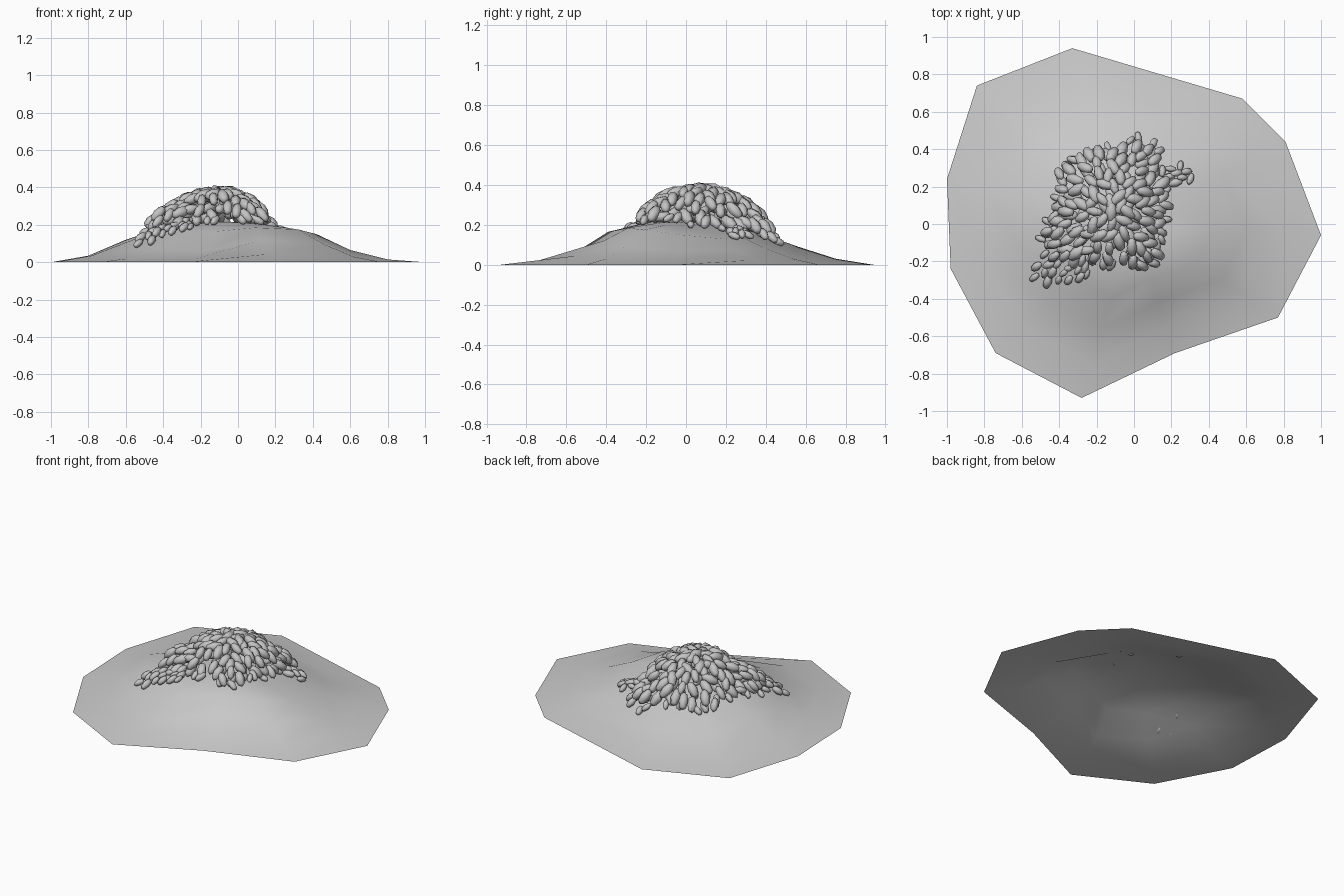
import bpy, bmesh, math, random
from mathutils import Matrix, Vector
from mathutils.bvhtree import BVHTree

cube = bpy.data.objects.get("Cube")
if cube:
    bpy.data.objects.remove(cube, do_unlink=True)
random.seed(4)


def material(name, grey):
    m = bpy.data.materials.new(name)
    m.use_nodes = True
    colour = (grey, grey, grey, 1)
    m.diffuse_color = colour
    m.node_tree.nodes["Principled BSDF"].inputs["Base Color"].default_value = colour
    return m


def make_object(name, bm, mat):
    mesh = bpy.data.meshes.new(name)
    bm.to_mesh(mesh)
    mesh.materials.append(mat)
    mesh.polygons.foreach_set("use_smooth", [True] * len(mesh.polygons))
    obj = bpy.data.objects.new(name, mesh)
    bpy.context.collection.objects.link(obj)
    return obj


# Mound: open shell, rings shrinking from an irregular rim, a height per spoke
rim = [(-.33, .94), (.58, .67), (.81, .44), (1, -.06), (.77, -.5), (.22, -.69),
       (-.28, -.93), (-.74, -.69), (-.98, -.24), (-1, .24), (-.84, .74)]
rings = {
    1: [0] * len(rim),
    .8: [.03, .03, .025, .015, .03, .045, .02, .02, .035, .035, .02],
    .6: [.09, .08, .07, .065, .095, .12, .06, .07, .11, .12, .08],
    .42: [.15, .14, .13, .15, .175, .185, .165, .16, .175, .18, .15],
    .2: [.205, .185, .175, .19, .2, .21, .215, .215, .21, .21, .205],
}
bm = bmesh.new()
loops = [[bm.verts.new((x * t, y * t, z)) for (x, y), z in zip(rim, heights)]
         for t, heights in rings.items()]
count = len(rim)
for outer, inner in zip(loops, loops[1:]):
    for i in range(count):
        j = (i + 1) % count
        bm.faces.new((outer[j], outer[i], inner[i], inner[j]))
summit = bm.verts.new((0, 0, .215))
for i in range(count):
    bm.faces.new((loops[-1][(i + 1) % count], loops[-1][i], summit))
bm.normal_update()
ground_tree = BVHTree.FromBMesh(bm)
make_object("mound", bm, material("light grey", .6))
bm.free()


def ground(x, y):
    hit = ground_tree.ray_cast(Vector((x, y, 1)), Vector((0, 0, -1)))[0]
    return hit.z if hit else 0


# Pile outline: overlapping domes as (centre x, centre y, radius x, radius y, height)
domes = [(-.12, .1, .3, .32, .16), (-.36, -.08, .14, .15, .09), (.03, .36, .12, .1, .07),
         (.01, -.12, .15, .12, .09), (-.4, -.25, .16, .07, .025), (.23, .27, .09, .05, .02),
         (-.28, .22, .14, .13, .1)]


def cover(x, y):
    best = -1
    for cx, cy, rx, ry, h in domes:
        d = ((x - cx) / rx) ** 2 + ((y - cy) / ry) ** 2
        if d < 1:
            best = max(best, h * math.sqrt(1 - d))
    return best


def surface(x, y, layer):
    return ground(x, y) + layer * max(cover(x, y), 0)


# Pods: pointed six-sided kernels lying downhill in two layers
pods = bmesh.new()


def add_pod(x, y, layer):
    base = surface(x, y, layer)
    away = math.atan2(y - .08, x + .12) + random.gauss(0, .45)
    step = .05
    dx, dy = math.cos(away), math.sin(away)
    drop = (surface(x + dx * step, y + dy * step, layer) - base) / step
    along = Vector((dx, dy, max(-1, min(.3, drop)))).normalized()
    turn = along.to_track_quat('Z', 'Y').to_matrix().to_4x4()
    small = .7 if cover(x, y) < .03 else 1
    size = small * random.uniform(.85, 1.15)
    shape = Matrix.Diagonal((.029 * size, .029 * size, .053 * size, 1))
    place = Matrix.Translation((x, y, base + .012))
    spin = Matrix.Rotation(random.uniform(0, math.pi), 4, 'Z')
    bmesh.ops.create_uvsphere(pods, u_segments=6, v_segments=4, radius=1,
                              matrix=place @ turn @ spin @ shape)


for layer, gap in ((1, .047), (.45, .065)):
    spots = []
    for attempt in range(6000):
        x, y = random.uniform(-.6, .35), random.uniform(-.35, .5)
        thickness = cover(x, y)
        if thickness < 0 or (layer < 1 and thickness < .05):
            continue
        near = gap * (.8 if thickness < .03 else 1)
        if all((x - a) ** 2 + (y - b) ** 2 > near ** 2 for a, b in spots):
            spots.append((x, y))
            add_pod(x, y, layer)
make_object("pod_pile", pods, material("medium grey", .55))
pods.free()
